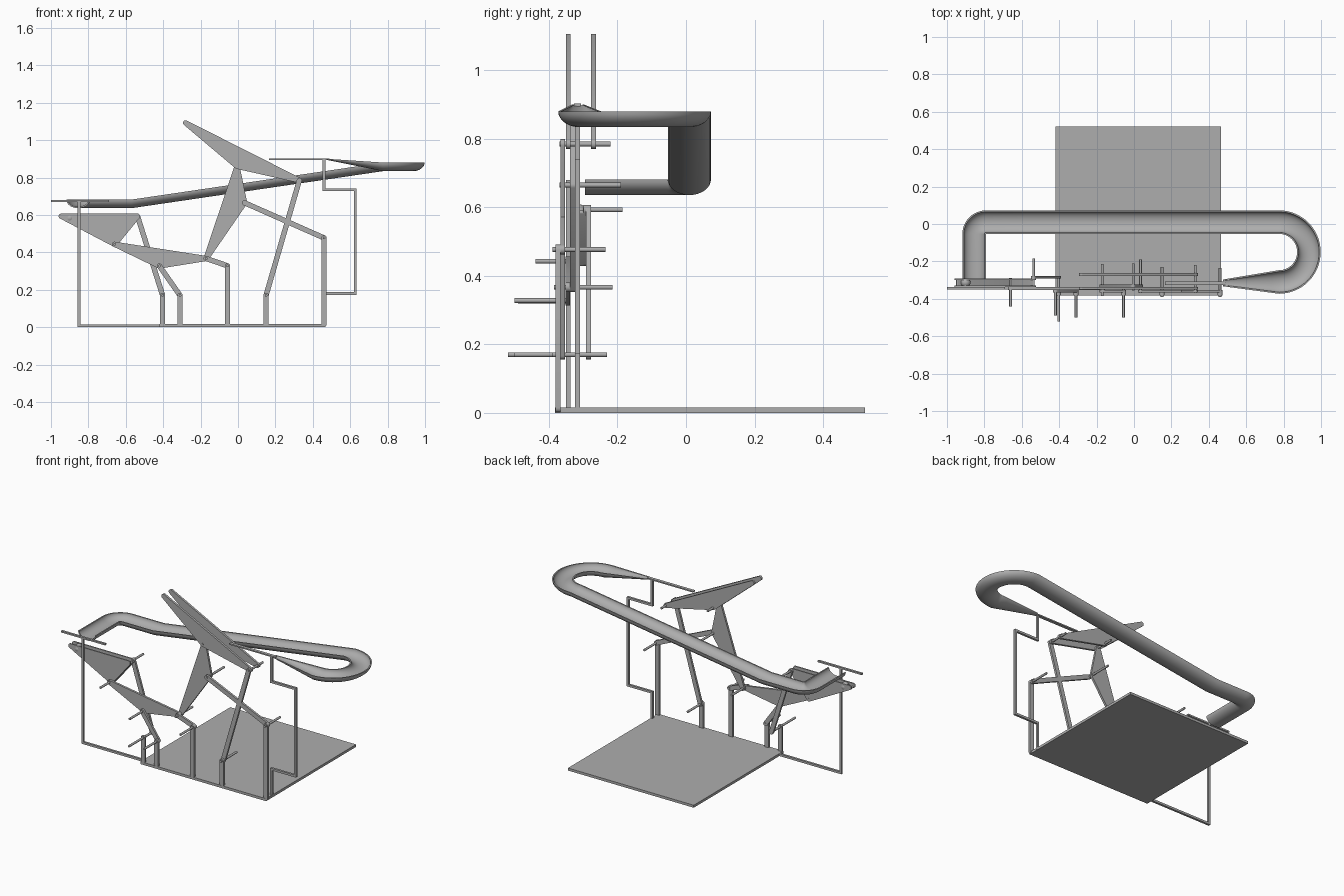
import bpy, bmesh, math
from mathutils import Vector

cube = bpy.data.objects.get("Cube")
if cube:
    bpy.data.objects.remove(cube)

grey = bpy.data.materials.new("plain grey")
grey.use_nodes = True
GREY = (0.42, 0.42, 0.42, 1)
grey.diffuse_color = GREY
grey.node_tree.nodes["Principled BSDF"].inputs["Base Color"].default_value = GREY


def finish(name, bm, smooth=True):
    bmesh.ops.recalc_face_normals(bm, faces=bm.faces)
    me = bpy.data.meshes.new(name)
    bm.to_mesh(me)
    bm.free()
    ob = bpy.data.objects.new(name, me)
    bpy.context.collection.objects.link(ob)
    me.materials.append(grey)
    if smooth:
        bpy.ops.object.select_all(action='DESELECT')
        ob.select_set(True)
        bpy.context.view_layer.objects.active = ob
        bpy.ops.object.shade_smooth_by_angle(angle=math.radians(35))
    return ob


def box(name, x, y, z):
    bm = bmesh.new()
    bmesh.ops.create_cube(bm, size=1)
    for v in bm.verts:
        v.co = [(a + b) / 2 + c * (b - a) for (a, b), c in zip((x, y, z), v.co)]
    return finish(name, bm, False)


def link(name, pivots, y, thick=0.014, r=0.014):
    """Flat plate with rounded ends around the given x, z pivots."""
    bm = bmesh.new()
    for px, pz in pivots:
        for i in range(20):
            a = math.tau * i / 20
            for side in (-0.5, 0.5):
                bm.verts.new((px + r * math.cos(a), y + side * thick, pz + r * math.sin(a)))
    hull = bmesh.ops.convex_hull(bm, input=bm.verts)
    loose = [v for v in bm.verts if not v.link_faces]
    bmesh.ops.delete(bm, geom=loose, context='VERTS')
    bmesh.ops.dissolve_limit(bm, angle_limit=0.01, verts=bm.verts, edges=bm.edges)
    return finish(name, bm)


def pin(name, p, y0, y1, r=0.007):
    link(name, [p], (y0 + y1) / 2, y1 - y0, r)


def wire(name, pts, y, w=0.014):
    """Square wire bent in the x, z plane."""
    for i, (a, b) in enumerate(zip(pts, pts[1:])):
        xs, zs = sorted((a[0], b[0])), sorted((a[1], b[1]))
        h = w / 2
        box(f"{name}_{i + 1}", (xs[0] - h, xs[1] + h), (y - h, y + h), (zs[0] - h, zs[1] + h))


# Base plate and bent wire stands
box("base_plate", (-0.42, 0.465), (-0.382, 0.522), (0, 0.016))
wire("left_stand", [(-0.85, 0.67), (-0.85, 0.008), (-0.42, 0.008)], -0.344)
wire("right_stand", [(0.46, 0.895), (0.46, 0.735), (0.627, 0.735),
                     (0.627, 0.18), (0.46, 0.18), (0.46, 0.01)], -0.317)
box("left_crossbar", (-1.0, -0.69), (-0.351, -0.337), (0.67, 0.68))
box("right_crossbar", (0.165, 0.49), (-0.327, -0.307), (0.895, 0.903))

# Pivot points of the linkage
tray_tip, tray_end, knee = (-0.945, 0.593), (-0.537, 0.593), (-0.66, 0.443)
crank_a, elbow, hip = (-0.42, 0.327), (-0.17, 0.367), (-0.005, 0.86)
shoulder, arm_tip, arm_end = (0.035, 0.665), (-0.28, 1.092), (0.328, 0.785)
feet = {"rocker": (-0.403, 0.17), "crank": (-0.31, 0.17), "centre": (-0.056, 0.328),
        "lever": (0.15, 0.17), "tall": (0.46, 0.477)}

# Posts along the front edge
for n, (x, z) in feet.items():
    link(f"{n}_post", [(x, 0.015), (x, z)], -0.374)

# Tipping tray: two triangular walls and a floor
for n, y in (("front", -0.332), ("back", -0.295)):
    link(f"tray_{n}_wall", [tray_tip, tray_end, knee], y, 0.008)
for n, p in (("long", tray_tip), ("short", tray_end)):
    d = 0.008
    link(f"tray_{n}_floor", [(p[0], p[1] - d), (knee[0], knee[1] - d)], -0.3135, 0.045, 0.006)

# Marble in the tray
bm = bmesh.new()
bmesh.ops.create_uvsphere(bm, u_segments=24, v_segments=12, radius=0.026)
bmesh.ops.translate(bm, vec=Vector((-0.9, -0.3135, 0.583)), verts=bm.verts)
finish("marble", bm)

# Triangular plates
link("lower_plate", [knee, crank_a, elbow], -0.345)
link("middle_plate", [elbow, hip, shoulder], -0.331)
for n, y in (("front", -0.344), ("back", -0.270)):
    link(f"upper_arm_{n}", [arm_tip, hip, arm_end], y)

# Straight links
link("rocker_link", [tray_end, feet["rocker"]], -0.285)
link("crank_link", [crank_a, feet["crank"]], -0.36)
link("centre_link", [elbow, feet["centre"]], -0.36)
link("shoulder_link", [shoulder, feet["tall"]], -0.36)
link("lever_link", [arm_end, feet["lever"]], -0.36)

# Pivot pins
for n, p, y0, y1 in (
        ("rocker_foot", feet["rocker"], -0.52, -0.28), ("crank_foot", feet["crank"], -0.5, -0.35),
        ("lever_foot", feet["lever"], -0.39, -0.23), ("centre_foot", feet["centre"], -0.5, -0.35),
        ("tall_foot", feet["tall"], -0.39, -0.235), ("crank", crank_a, -0.49, -0.34),
        ("knee", knee, -0.44, -0.29), ("tray", tray_end, -0.3, -0.185),
        ("elbow", elbow, -0.385, -0.215), ("hip", hip, -0.355, -0.21),
        ("shoulder", shoulder, -0.37, -0.19), ("arm", arm_end, -0.37, -0.22)):
    pin(f"{n}_pin", p, y0, y1)

# Track stations: x, y, rim height, half width, depth
W, D = 0.063, 0.046
path = [(-0.855, -0.295, 0.682, W, D)]
for i in range(13):
    a = math.pi - i * math.pi / 24
    path.append((-0.79 + 0.065 * math.cos(a), -0.055 + 0.065 * math.sin(a), 0.682, W, D))
path.append((-0.57, 0.01, 0.682, W, D))
for i in range(33):
    a = math.pi / 2 - i * math.pi / 32
    path.append((0.775 + 0.16 * math.cos(a), -0.15 + 0.16 * math.sin(a), 0.88, W, D))
for i in range(1, 9):
    t = i / 8
    path.append((0.775 - 0.3 * t, -0.31 - 0.005 * t, 0.88 + 0.02 * t,
                 W + (0.018 - W) * t, D + (0.006 - D) * t))

# Sweep a thin half-pipe section along the stations
bm = bmesh.new()
rings = []
N = 16
for i, (x, y, z, w, d) in enumerate(path):
    a, b = path[max(i - 1, 0)], path[min(i + 1, len(path) - 1)]
    side = Vector((a[1] - b[1], b[0] - a[0], 0)).normalized()
    if 0 < i < len(path) - 1 and path[i + 1][2] != path[i - 1][2]:
        side = Vector((round(side.x, 1), side.y, 0)).normalized()
    ring = []
    for shell in (0, 1):
        ww, dd = w - shell * min(0.008, w * 0.3), d - shell * min(0.008, d * 0.5)
        for k in range(N + 1):
            u = math.pi * (k if not shell else N - k) / N
            ring.append(bm.verts.new(Vector((x, y, z - dd * math.sin(u))) + side * ww * math.cos(u)))
    rings.append(ring)
for r0, r1 in zip(rings, rings[1:]):
    for k in range(len(r0)):
        j = (k + 1) % len(r0)
        bm.faces.new((r0[k], r0[j], r1[j], r1[k]))
for ring in (rings[0], rings[-1]):
    for k in range(N):
        bm.faces.new((ring[k], ring[k + 1], ring[-2 - k], ring[-1 - k]))
finish("marble_track", bm)
